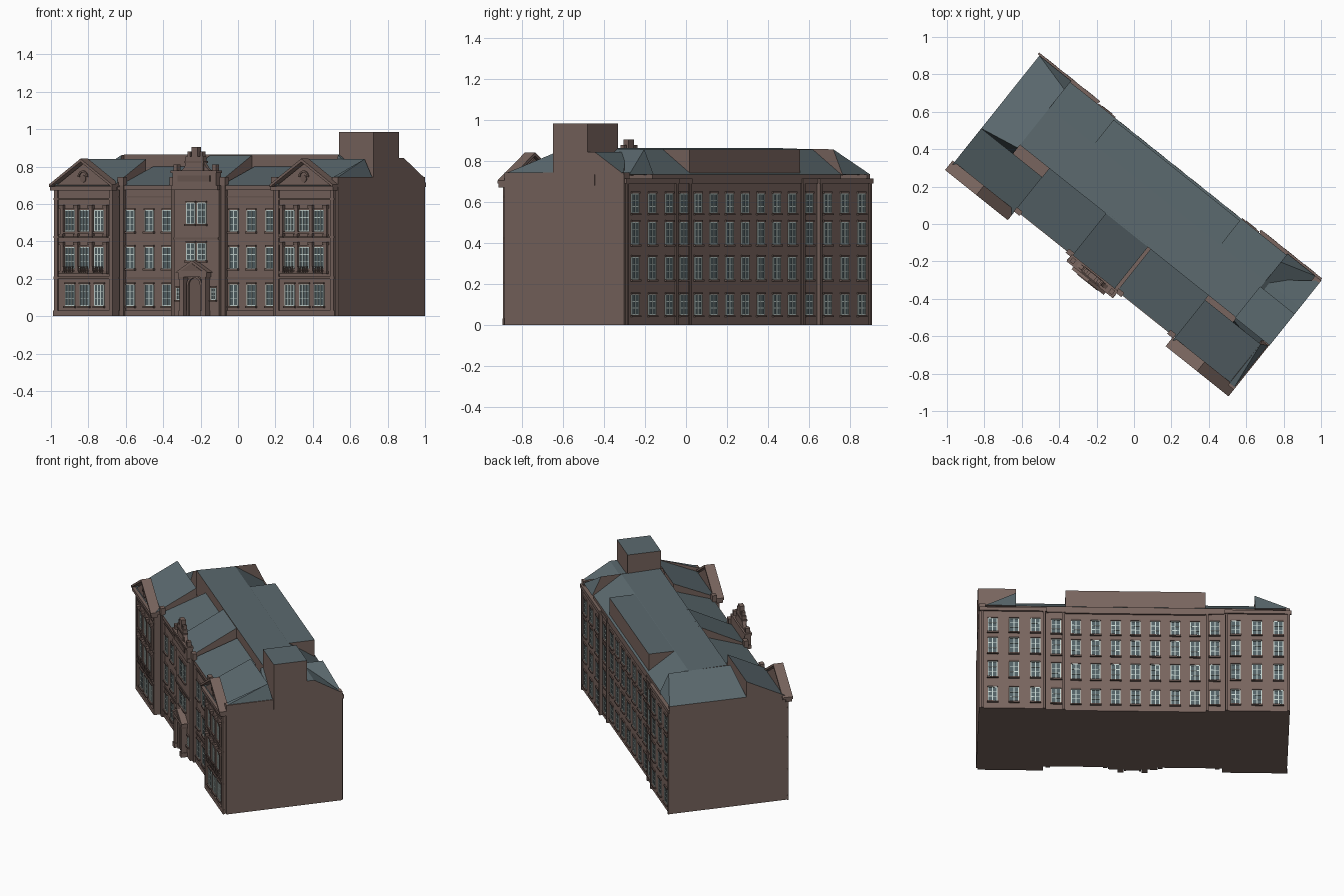
import bpy, bmesh, math
from mathutils import Vector

old = bpy.data.objects.get("Cube")
if old:
    bpy.data.objects.remove(old, do_unlink=True)

TURN = math.radians(-38.6)      # the building stands diagonally on the ground plane


def material(name, rgb):
    m = bpy.data.materials.new(name)
    m.use_nodes = True
    m.diffuse_color = (*rgb, 1)
    m.node_tree.nodes["Principled BSDF"].inputs["Base Color"].default_value = (*rgb, 1)
    return m


WALL, ROOF, TRIM, FRAME, GLASS = range(5)
MATS = [material("brown stone", (.19, .13, .112)), material("slate roof", (.105, .142, .157)),
        material("dark trim", (.15, .102, .088)), material("pale frame", (.56, .66, .63)),
        material("window glass", (.085, .118, .13))]


class Part:
    """Collects solids in building space: u along, v to the back, z up."""

    def __init__(self, name):
        self.name, self.bm = name, bmesh.new()

    def loft(self, a, b, mat):
        va, vb = ([self.bm.verts.new(p) for p in ring] for ring in (a, b))
        faces = [self.bm.faces.new(va), self.bm.faces.new(vb[::-1])]
        n = len(a)
        for i in range(n):
            j = (i + 1) % n
            faces.append(self.bm.faces.new((va[i], vb[i], vb[j], va[j])))
        for f in faces:
            f.material_index = mat

    def box(self, u0, u1, v0, v1, z0, z1, mat=WALL):
        ring = lambda z: [(u0, v0, z), (u1, v0, z), (u1, v1, z), (u0, v1, z)]
        self.loft(ring(z0), ring(z1), mat)

    def along_u(self, pts, u0, u1, mat=WALL):
        self.loft([(u0, v, z) for v, z in pts], [(u1, v, z) for v, z in pts], mat)

    def along_v(self, pts, v0, v1, mat=WALL):
        self.loft([(u, v0, z) for u, z in pts], [(u, v1, z) for u, z in pts], mat)

    def hull(self, pts, mat=WALL):
        vs = [self.bm.verts.new(p) for p in pts]
        for g in bmesh.ops.convex_hull(self.bm, input=vs)["geom"]:
            if isinstance(g, bmesh.types.BMFace):
                g.material_index = mat

    def finish(self, slate=False):
        bmesh.ops.recalc_face_normals(self.bm, faces=self.bm.faces)
        if slate:                                   # sloping and flat tops are slate
            for f in self.bm.faces:
                f.normal_update()
                f.material_index = ROOF if f.normal.z > .2 else WALL
        me = bpy.data.meshes.new(self.name)
        self.bm.to_mesh(me)
        self.bm.free()
        for m in MATS:
            me.materials.append(m)
        ob = bpy.data.objects.new(self.name, me)
        ob.rotation_euler.z = TURN
        bpy.context.collection.objects.link(ob)


def arc(cu, cz, r, a0, a1, n=10):
    return [(cu + r * math.cos(math.radians(a0 + (a1 - a0) * i / n)),
             cz + r * math.sin(math.radians(a0 + (a1 - a0) * i / n))) for i in range(n + 1)]


FRONT, WING, MID, BACK, BACK_END = -.32, -.37, -.355, .368, .388
EAVE = .70

# Masonry masses
p = Part("walls")
p.box(-.955, .965, FRONT, BACK, 0, EAVE)
for s in (-1, 1):
    p.box(s * .555, s * .957, WING, 0, 0, EAVE)
    p.box(s * .555, s * .957, 0, BACK_END, 0, .715)
    p.box(s * .435, s * .555, 0, BACK + .008, 0, .715)
p.box(-.153, .153, MID, 0, 0, EAVE)
p.box(.93, .97, WING + .01, BACK_END, 0, .745)
p.box(-.957, -.93, -.11, BACK_END, 0, .735)
p.finish()

# Roof slopes: front bays, raised centre, main ridge, attic and hipped ends
p = Part("roof")
for u0, u1, v0, v1, top in ((-.957, -.54, -.385, -.11, .84), (.55, .93, -.385, -.08, .84),
                            (-.54, -.153, -.335, -.05, .80), (.153, .55, -.335, -.05, .80),
                            (-.153, .135, -.36, -.04, .865)):
    p.along_u([(v0, EAVE), (v1, top), (v1, EAVE)], u0, u1)
p.along_u([(-.05, .69), (-.05, .865), (.2, .858), (.38, .735), (.38, .69)], -.74, .74)
p.box(-.433, .433, .15, BACK, .69, .857)
for s, e in ((-1, .957), (1, .93)):
    p.hull([(s * e, -.11, .735), (s * e, BACK_END, .735), (s * .74, -.07, .862),
            (s * .74, .33, .858), (s * .74, -.11, .72), (s * .74, BACK_END, .735)])
p.hull([(.93, -.36, .74), (.965, -.36, .74), (.965, -.06, .745), (.93, -.08, .84), (.92, -.06, .74)])
p.finish(slate=True)

# Lift tower on the end wall, with its lower step
p = Part("end_tower")
p.box(.735, .972, -.055, .16, .68, .985)
p.box(.735, .972, .16, .205, .68, .845)
p.hull([(.735, .205, .845), (.972, .205, .845), (.972, BACK_END, .735), (.735, .205, .735), (.972, .205, .735)])
p.finish(slate=True)

# Gabled pediments on the two front wings
for s, side in ((-1, "right"), (1, "left")):
    p = Part(side + "_pediment")
    c = s * .755
    p.along_v([(c - .19, .695), (c + .19, .695), (c, .815)], -.38, -.345)
    p.along_v([(c - .215, .69), (c, .825), (c + .215, .69), (c + .215, .705),
               (c, .842), (c - .215, .705)], -.405, -.34)
    p.box(c - .213, c + .213, -.40, -.36, .672, .693)
    p.along_v(arc(c, .745, .034, 0, 180) + arc(c, .745, .024, 180, 0), -.387, -.375, TRIM)
    p.along_v(arc(c, .735, .02, 0, 360, 14)[:-1], -.385, -.375, TRIM)
    p.finish()

# Cornices, string courses and plinths
p = Part("cornices")
for s in (-1, 1):
    p.box(s * .153, s * .555, FRONT - .018, FRONT, .675, EAVE)
    p.box(s * .153, s * .555, FRONT - .006, FRONT, .635, .642, TRIM)
    p.box(s * .55, s * .968, BACK_END, BACK_END + .012, .692, .716)
    p.box(s * .433, s * .55, BACK, BACK + .018, .692, .716)
    for z in (.20, .418, .62):
        p.box(s * .555, s * .96, WING - .009, WING, z, z + .012, TRIM)
    p.box(s * .555, s * .962, WING - .01, WING, 0, .03)
    p.box(s * .153, s * .555, FRONT - .008, FRONT, 0, .03)
    p.box(s * .153, s * .555, FRONT - .006, FRONT, .20, .21, TRIM)
p.box(-.433, .433, BACK, BACK + .01, .695, .71, TRIM)
p.box(-.16, .16, MID - .02, MID, .675, EAVE)
p.box(-.153, .153, MID - .006, MID, .41, .42, TRIM)
p.finish()

# Corner piers and drainpipes
p = Part("piers")
for s in (-1, 1):
    for u in (.525, .17):
        p.box(s * u - .014, s * u + .014, FRONT - .022, FRONT, 0, .70, TRIM)
        p.box(s * u - .02, s * u + .02, FRONT - .028, FRONT, .70, .745)
    for u in (.567, .945):
        p.box(s * u - .012, s * u + .012, WING - .01, WING, 0, .672)
    for u, v in ((.445, BACK + .008), (.565, BACK_END), (.95, BACK_END)):
        p.box(s * u - .008, s * u + .008, v, v + .009, 0, .70, TRIM)
p.finish()


def window(part, u, v, z0, z1, w, out, bars=1):
    """Glazed plate with pale sash bars and a stone sill; out is -1 front, 1 back."""
    span = lambda d: sorted((v, v + out * d))
    h = w / 2
    part.box(u - h, u + h, *span(.002), z0, z1, GLASS)
    for i in range(bars + 2):
        x = u - h + w * i / (bars + 1)
        part.box(x - .0028, x + .0028, *span(.005), z0, z1, FRAME)
    for t in (0, .33, .66, 1):
        z = z0 + (z1 - z0) * t
        part.box(u - h, u + h, *span(.0045), z - .002, z + .002, FRAME)
    part.box(u - h - .008, u + h + .008, *span(.013), z0 - .012, z0 - .003, TRIM)
    part.box(u - h - .005, u + h + .005, *span(.008), z1 + .003, z1 + .012, TRIM)


# Front windows with wing balconies and half columns
p = Part("front_windows")
FLOORS = ((.057, .168), (.257, .368), (.455, .565))
for s in (-1, 1):
    for z0, z1 in FLOORS:
        for u in (.228, .35, .48):
            window(p, s * u, FRONT, z0, z1, .056, -1)
        for k in (-1, 0, 1):
            window(p, s * .752 + k * .1, WING, z0, z1, .062, -1, 2)
    window(p, s * .118, MID, .09, .15, .03, -1)
    for z0, z1 in ((.30, .39), (.495, .605)):
        window(p, s * .038, MID, z0, z1, .056, -1)
p.finish()

p = Part("wing_columns")
for s in (-1, 1):
    for z0, z1 in FLOORS[1:]:
        for k in (-1.5, -.5, .5, 1.5):
            u = s * .752 + k * .1
            p.box(u - .01, u + .01, WING - .014, WING, z0 - .02, z1 + .025)
            p.box(u - .015, u + .015, WING - .02, WING, z1 + .012, z1 + .03, TRIM)
            p.box(u - .014, u + .014, WING - .02, WING, z0 - .032, z0 - .015, TRIM)
    for k in (-1, 0, 1):
        u = s * .752 + k * .1
        p.box(u - .036, u + .036, WING - .022, WING, .226, .235, TRIM)
        for i in range(5):
            x = u - .03 + i * .015
            p.box(x - .003, x + .003, WING - .021, WING - .016, .235, .262, TRIM)
        p.box(u - .034, u + .034, WING - .022, WING - .015, .262, .267, TRIM)
p.finish()

# Back windows, fifteen bays on four floors
p = Part("back_windows")
for z0, z1 in ((.05, .147), (.225, .33), (.396, .5), (.548, .64)):
    for i in range(-7, 8):
        a = abs(i)
        u = math.copysign(a * .123 if a < 5 else .62 + (a - 5) * .133, i)
        v = BACK_END if a > 4 else BACK + .008 if a == 4 else BACK
        window(p, u, v, z0, z1, .054, 1)
p.finish()

# Entrance porch
p = Part("porch")
p.along_v([(-.045, 0), (.045, 0)] + arc(0, .165, .045, 0, 180), MID - .012, MID, TRIM)
p.along_v([(.052, 0), (.052, .165)] + arc(0, .165, .052, 0, 180) + [(-.052, 0), (-.04, 0)]
          + arc(0, .165, .04, 180, 0) + [(.04, 0)], MID - .022, MID)
for s in (-1, 1):
    p.box(s * .062, s * .088, MID - .035, MID, 0, .205)
    p.box(s * .057, s * .093, MID - .04, MID, 0, .03)
    p.box(s * .057, s * .093, MID - .04, MID, .195, .21, TRIM)
p.box(-.098, .098, MID - .038, MID, .21, .235)
p.along_v([(-.11, .235), (.11, .235), (0, .298)], MID - .042, MID)
p.along_v([(-.07, .243), (.07, .243), (0, .283)], MID - .046, MID, TRIM)
p.finish()

# Stepped parapet crowning the centre
p = Part("centre_parapet")
p.box(-.15, .15, MID - .02, MID + .02, .70, .765)
p.box(-.158, .158, MID - .026, MID + .022, .765, .778)
p.box(-.11, .11, MID - .025, MID, .72, .752, TRIM)
p.box(-.06, .06, MID - .018, MID + .012, .778, .855)
p.box(-.066, .066, MID - .022, MID + .014, .82, .83, TRIM)
p.box(-.022, .022, MID - .018, MID + .012, .855, .905)
for s in (-1, 1):
    p.box(s * .034, s * .052, MID - .014, MID + .01, .855, .88)
    p.box(s * .12, s * .145, MID - .016, MID + .012, .778, .81)
    p.along_v([(s * .06, .778), (s * .1, .778), (s * .08, .79), (s * .06, .82)], MID - .012, MID + .01)
p.finish()
